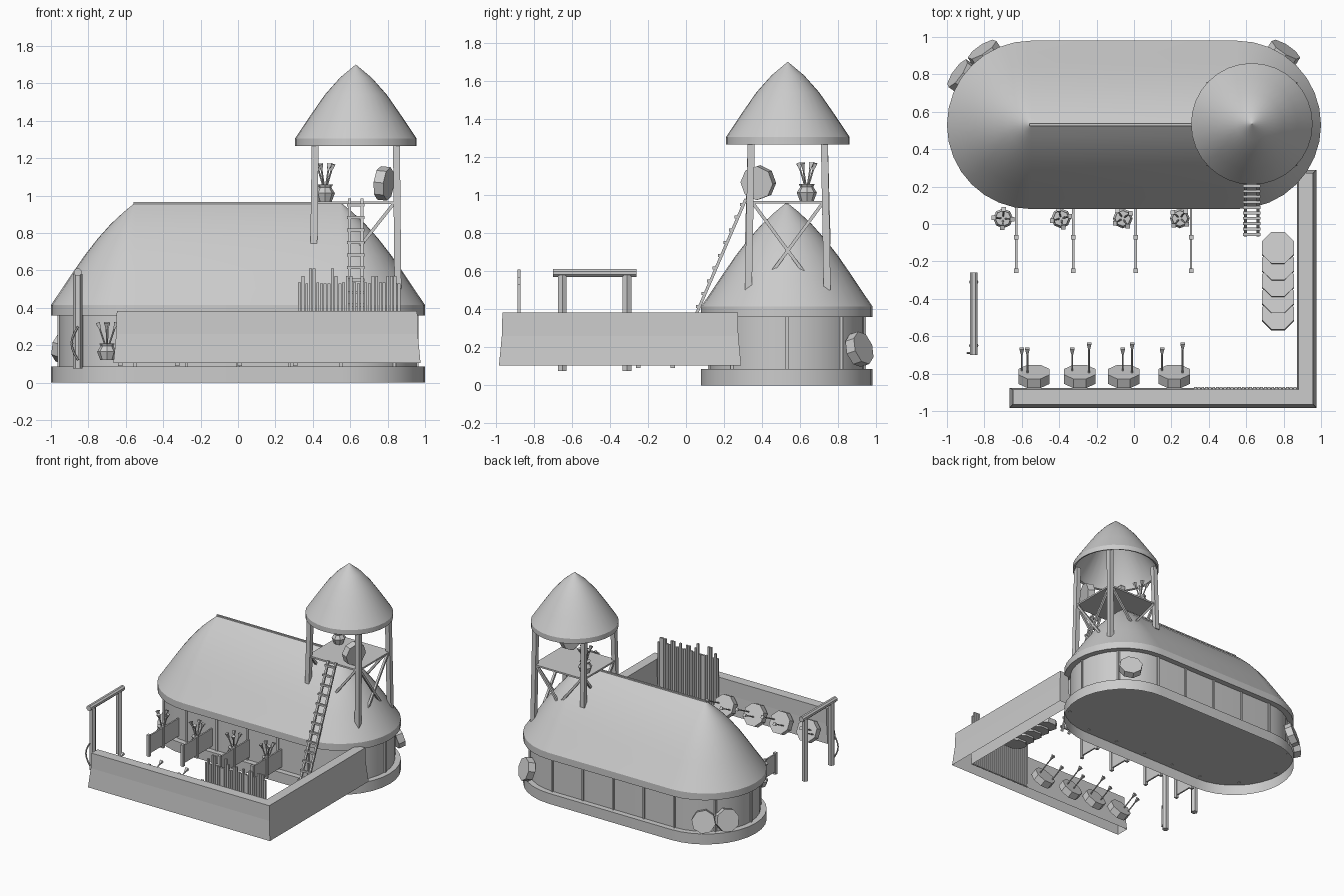
import bpy, bmesh, random
from math import pi, sin, cos, radians
from mathutils import Vector, Matrix

random.seed(4)
cube = bpy.data.objects.get("Cube")
if cube:
    bpy.data.objects.remove(cube, do_unlink=True)

grey = bpy.data.materials.new("plain grey")
grey.use_nodes = True
grey.diffuse_color = (0.6, 0.6, 0.6, 1)
for node in grey.node_tree.nodes:
    if node.type == 'BSDF_PRINCIPLED':
        node.inputs["Base Color"].default_value = grey.diffuse_color

parts = {}
UP = Vector((0, 0, 1))


def part(name):
    if name not in parts:
        parts[name] = bmesh.new()
    return parts[name]


def prism(name, p, q, r, n=4, r2=None):
    """Straight n-sided bar, disc or cone from p to q."""
    p, q = Vector(p), Vector(q)
    m = (Matrix.Translation((p + q) / 2) @ UP.rotation_difference(q - p).to_matrix().to_4x4()
         @ Matrix.Rotation(pi / n, 4, 'Z'))
    bmesh.ops.create_cone(part(name), cap_ends=True, segments=n, radius1=r,
                          radius2=r if r2 is None else r2, depth=(q - p).length, matrix=m)


def box(name, lo, hi):
    lo, hi = Vector(lo), Vector(hi)
    m = Matrix.Translation((lo + hi) / 2) @ Matrix.Diagonal((*(hi - lo), 1))
    bmesh.ops.create_cube(part(name), size=1, matrix=m)


def loft(name, rings, bottom=True, top=True):
    bm = part(name)
    vs = [[bm.verts.new(c) for c in ring] for ring in rings]
    n = len(vs[0])
    for a, b in zip(vs, vs[1:]):
        for i in range(n):
            j = (i + 1) % n
            bm.faces.new((a[i], a[j], b[j], b[i]))
    if bottom:
        bm.faces.new(vs[0][::-1])
    if top:
        bm.faces.new(vs[-1])


def stadium(name, profile, centre, half=0, n=16, bottom=True, top=True):
    """Loft of (radius, height) rings with round ends; half=0 gives a lathe."""
    cx, cy = centre
    rings = []
    for r, z in profile:
        ring = []
        for side in (1, -1):
            for i in range(n + (1 if half else 0)):
                a = -pi / 2 + pi * i / n
                ring.append((cx + side * (half + r * cos(a)), cy + side * r * sin(a), z))
        rings.append(ring)
    loft(name, rings, bottom, top)


def disc(name, centre, normal, r=0.09, t=0.055):
    c, d = Vector(centre), Vector(normal).normalized() * t / 2
    prism(name, c - d, c + d, r, 8)


def arrow(name, p, direction, length):
    """Shaft with a flared fletching at the tail."""
    p, d = Vector(p), Vector(direction).normalized()
    prism(name, p, p + d * length, 0.005, 5)
    prism(name, p + d * (length - 0.04), p + d * length, 0.005, 4, 0.017)


def pot(x, y, z):
    """Pot of arrows."""
    stadium("arrow_pots", [(0.036, z), (0.053, z + 0.045), (0.034, z + 0.075), (0.042, z + 0.09)],
            (x, y), n=4)
    for i in range(4):
        a = pi / 5 + 2 * pi * i / 4 + x
        arrow("pot_arrows", (x, y, z + 0.05), (0.33 * cos(a), 0.33 * sin(a), 1), 0.158)


# Long hall
HALL, HALF = (0, 0.53), 0.55
stadium("hall_base", [(0.45, 0), (0.45, 0.085)], HALL, HALF, bottom=False)
stadium("hall_wall", [(0.405, 0.085), (0.405, 0.37)], HALL, HALF)
stadium("hall_roof", [(0.40, 0.36), (0.45, 0.36), (0.45, 0.415), (0.39, 0.503), (0.33, 0.593),
                      (0.27, 0.68), (0.20, 0.77), (0.13, 0.848), (0.06, 0.913), (0.008, 0.955)],
        HALL, HALF)
box("roof_ridge", (-0.56, 0.523, 0.945), (0.56, 0.537, 0.965))
for side in (1, -1):
    for i in range(5):
        x = -0.55 + 0.275 * i
        prism("wall_studs", (x, 0.53 + side * 0.407, 0.08), (x, 0.53 + side * 0.407, 0.365), 0.011)
    for a in (-pi / 4, 0, pi / 4):
        x, y = side * (HALF + 0.407 * cos(a)), 0.53 + 0.407 * sin(a)
        prism("wall_studs", (x, y, 0.08), (x, y, 0.365), 0.011)

# Round targets hung on the hall wall
for side, deg in ((-1, 35), (-1, 57), (1, 57)):
    a = radians(deg)
    disc("wall_targets", (side * (HALF + 0.455 * cos(a)), 0.53 + 0.455 * sin(a), 0.19),
         (side * cos(a), sin(a), 0.28))

# Watch tower
TX, TY = 0.63, 0.535
stadium("tower_roof", [(0.31, 1.27), (0.325, 1.265), (0.325, 1.305), (0.245, 1.425),
                       (0.165, 1.54), (0.085, 1.63), (0.001, 1.70)], (TX, TY),
        bottom=False, top=False)
stadium("tower_roof_lining", [(0.31, 1.27), (0.30, 1.31), (0.15, 1.53), (0.001, 1.68)], (TX, TY),
        bottom=False, top=False)
box("tower_platform", (TX - 0.23, TY - 0.21, 0.955), (TX + 0.23, TY + 0.21, 0.968))
for sx in (-1, 1):
    for sy in (-1, 1):
        foot = 0.5 if sx > 0 else 0.74
        prism("tower_posts", (TX + sx * 0.225, TY + sy * 0.207, foot),
              (TX + sx * 0.217, TY + sy * 0.192, 1.29), 0.026)
        prism("tower_braces", (TX + sx * 0.22, TY + sy * 0.185, 0.96),
              (TX + sx * 0.22, TY - sy * 0.08, 0.6), 0.012)
        if sx > 0 or sy > 0:
            prism("tower_braces", (TX + sx * 0.205, TY + sy * 0.2, 0.96),
                  (TX - sx * 0.08, TY + sy * 0.2, 0.6), 0.012)
pot(0.465, 0.635, 0.968)
disc("platform_target", (0.78, 0.38, 1.065), (1, -0.35, -0.1))

# Ladder
low, high = Vector((TX, -0.06, 0.11)), Vector((TX, 0.315, 0.98))
half_width = Vector((0.034, 0, 0))
for s in (-1, 1):
    prism("ladder_rails", low + half_width * s, high + half_width * s, 0.011)
for i in range(13):
    c = low.lerp(high, (i + 0.5) / 13) + Vector((0, -0.01, 0.004))
    prism("ladder_rungs", c - half_width * 1.4, c + half_width * 1.4, 0.011)

# L-shaped yard wall with flared foot
rings = []
for o, z in ((0.018, 0.105), (0.003, 0.26), (0, 0.382)):
    rings.append([(x, y, z) for x, y in (
        (-0.648 - o, -0.965 - o), (0.958 + o, -0.965 - o), (0.958 + o, 0.272 + o),
        (0.88 - o / 2, 0.272 + o), (0.88 - o / 2, -0.885 + o / 2), (-0.648 - o, -0.885 + o / 2))])
loft("yard_wall", rings, bottom=False)

# Stake fence behind the wall
for i in range(28):
    x = 0.328 + i * 0.0197
    top = random.choice((0.53, 0.535, 0.57, 0.61))
    prism("stakes", (x, -0.878, 0.11), (x, -0.878, top), 0.011)

# Shooting stalls with pots
for x, px in ((-0.63, -0.7), (-0.325, -0.39), (0.01, -0.06), (0.305, 0.245)):
    box("stall_panels", (x - 0.006, -0.25, 0.11), (x + 0.006, 0.13, 0.255))
    for y in (-0.07, -0.25):
        box("stall_posts", (x - 0.012, y - 0.012, 0.09), (x + 0.012, y + 0.012, 0.265))
    pot(px, 0.03, 0.12)

# Practice targets leaning on the yard wall
tilt = Vector((0, cos(0.47), sin(0.47)))
for x, shots in ((-0.535, (-0.065, -0.035)), (-0.29, (-0.04, 0.05)),
                 (-0.055, (-0.005, 0.045)), (0.215, (-0.065, 0.045))):
    disc("practice_targets", (x, -0.815, 0.2), tilt)
    for i, dx in enumerate(shots):
        arrow("target_arrows", (x + dx, -0.8, 0.19 + 0.03 * i), tilt, 0.15 + 0.03 * (dx > 0))

# Row of spare targets
for i in range(5):
    disc("spare_targets", (0.77, -0.13 - 0.088 * i, 0.165), (0, 0.16, 1), 0.092, 0.04)

# Gate frame with hanging bow
for y in (-0.65, -0.31):
    prism("gate_posts", (-0.857, y, 0.075), (-0.857, y, 0.58), 0.026, 6)
prism("gate_beam", (-0.857, -0.7, 0.59), (-0.857, -0.26, 0.59), 0.022, 8)
bow = [Vector((-0.855 - 0.035 * sin(t * pi / 6), -0.69, 0.12 + 0.03 * t)) for t in range(7)]
for a, b in zip(bow, bow[1:]):
    prism("bow", a, b, 0.006, 6)
prism("bow_string", bow[0], bow[-1], 0.002)

# Turn every part into an object
for name, bm in parts.items():
    bmesh.ops.recalc_face_normals(bm, faces=bm.faces)
    mesh = bpy.data.meshes.new(name)
    bm.to_mesh(mesh)
    bm.free()
    mesh.materials.append(grey)
    obj = bpy.data.objects.new(name, mesh)
    bpy.context.collection.objects.link(obj)
    if name in ("hall_base", "hall_wall", "hall_roof", "tower_roof", "tower_roof_lining"):
        bpy.ops.object.select_all(action='DESELECT')
        obj.select_set(True)
        bpy.context.view_layer.objects.active = obj
        bpy.ops.object.shade_smooth_by_angle(angle=radians(30))
